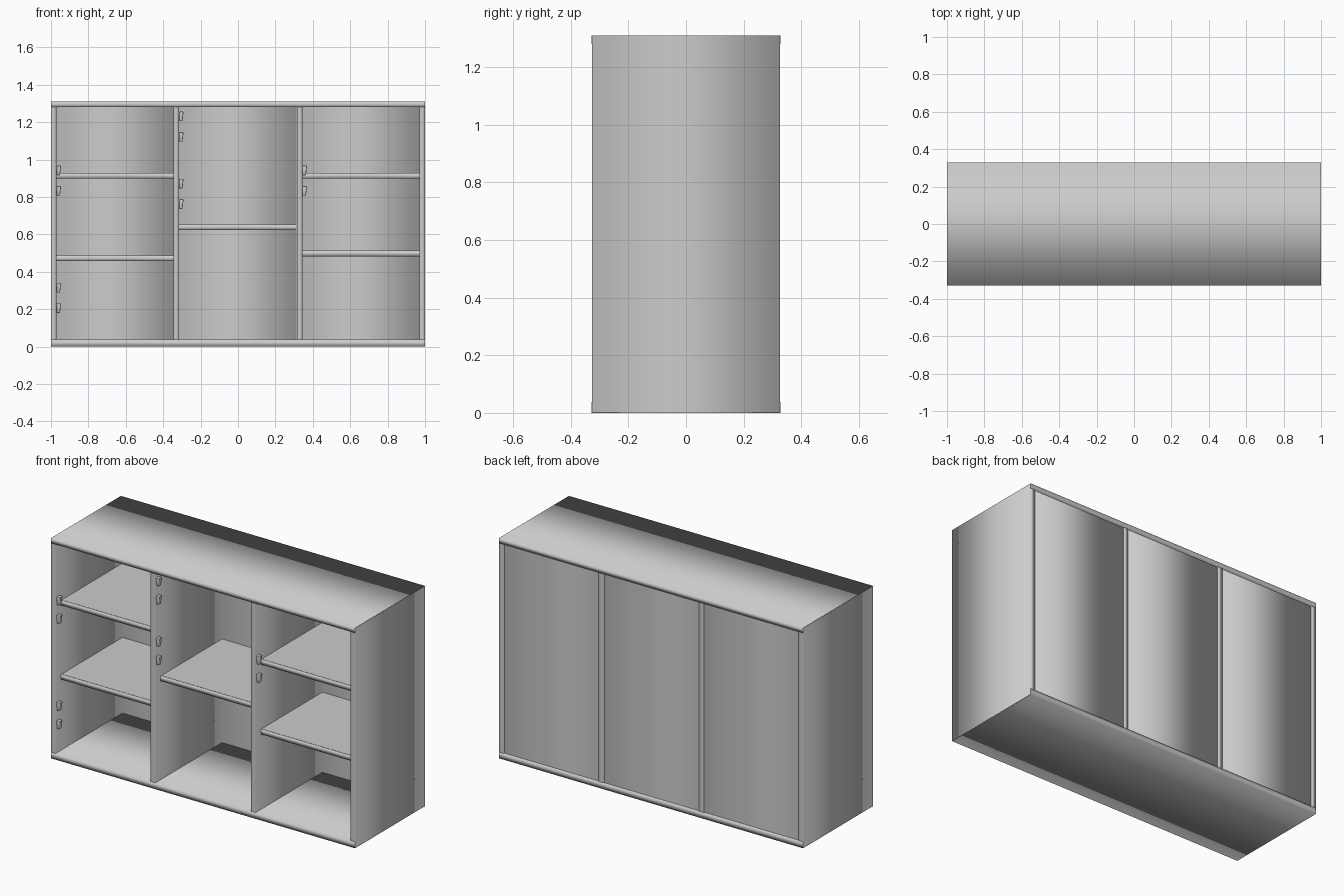
import bpy
import bmesh
from mathutils import Vector

if "Cube" in bpy.data.objects:
    bpy.data.objects.remove(bpy.data.objects["Cube"], do_unlink=True)

grey = bpy.data.materials.new("light_grey")
grey.use_nodes = True
colour = (0.6, 0.6, 0.6, 1)
grey.diffuse_color = colour
grey.node_tree.nodes["Principled BSDF"].inputs["Base Color"].default_value = colour


def board(name, low, high, axis=None, taper=1.0):
    """Box between two corners; shaded smooth around an axis, with crisp ends."""
    low, high = Vector(low), Vector(high)
    bm = bmesh.new()
    bmesh.ops.create_cube(bm, size=1)
    for v in bm.verts:
        if v.co.z < 0:
            v.co.x = (v.co.x + 0.5) * taper - 0.5
            v.co.y *= taper
        v.co = (low + high) / 2 + v.co * (high - low)
    bm.normal_update()
    if axis is not None:
        for face in bm.faces:
            face.smooth = abs(face.normal[axis]) < 0.9
            if not face.smooth:
                for edge in face.edges:
                    edge.smooth = False
    mesh = bpy.data.meshes.new(name)
    bm.to_mesh(mesh)
    bm.free()
    mesh.materials.append(grey)
    obj = bpy.data.objects.new(name, mesh)
    bpy.context.collection.objects.link(obj)
    return obj


X, Z = 0, 2
DEPTH, HEIGHT, THICK = 0.328, 1.31, 0.03
FRONT = -DEPTH
lip = 0.001

# Top and bottom boards
board("top_board", (-1, FRONT, HEIGHT - THICK), (1, DEPTH, HEIGHT), X)
board("bottom_board", (-1, FRONT, 0), (1, DEPTH, 0.037), X)

# Upright panels
uprights = {"right_side": -1, "right_divider": -0.345,
            "left_divider": 0.315, "left_side": 0.97}
for name, x in uprights.items():
    outer = lip if abs(x) > 0.9 else 0
    board(name, (x - outer * (x < 0), FRONT + lip, lip),
          (x + THICK + outer * (x > 0), DEPTH - lip, HEIGHT - lip), Z)

# Back panels and shelves, bay by bay
bays = {"right": (-0.97, (0.457, 0.898)),
        "middle": (-0.315, (0.623,)),
        "left": (0.345, (0.483, 0.898))}
for bay, (x, shelves) in bays.items():
    end = x + 0.627
    board(bay + "_back_panel", (x, 0.3, 0.02), (end, 0.322, HEIGHT - 0.02), Z)
    for i, z in enumerate(shelves):
        name = f"{bay}_shelf_{i + 1}"
        board(name, (x, -0.27, z), (end, 0.3, z + THICK))
        board(name + "_edge", (x, -0.276, z), (end, -0.27, z + THICK), X)

# Hinge blocks, in pairs on the right-hand wall of each bay
hinges = {"right": (0.18, 0.807), "middle": (0.737, 1.096), "left": (0.807,)}
for bay, heights in hinges.items():
    x = bays[bay][0]
    for i, base in enumerate(heights):
        for part, z in (("lower", base), ("upper", base + 0.109)):
            block = board(f"{bay}_hinge_{i + 1}_{part}", (x, -0.322, z),
                          (x + 0.024, -0.295, z + 0.051), Z, 0.75)
            bevel = block.modifiers.new("rounded_edges", "BEVEL")
            bevel.width = 0.004
            bevel.segments = 2
